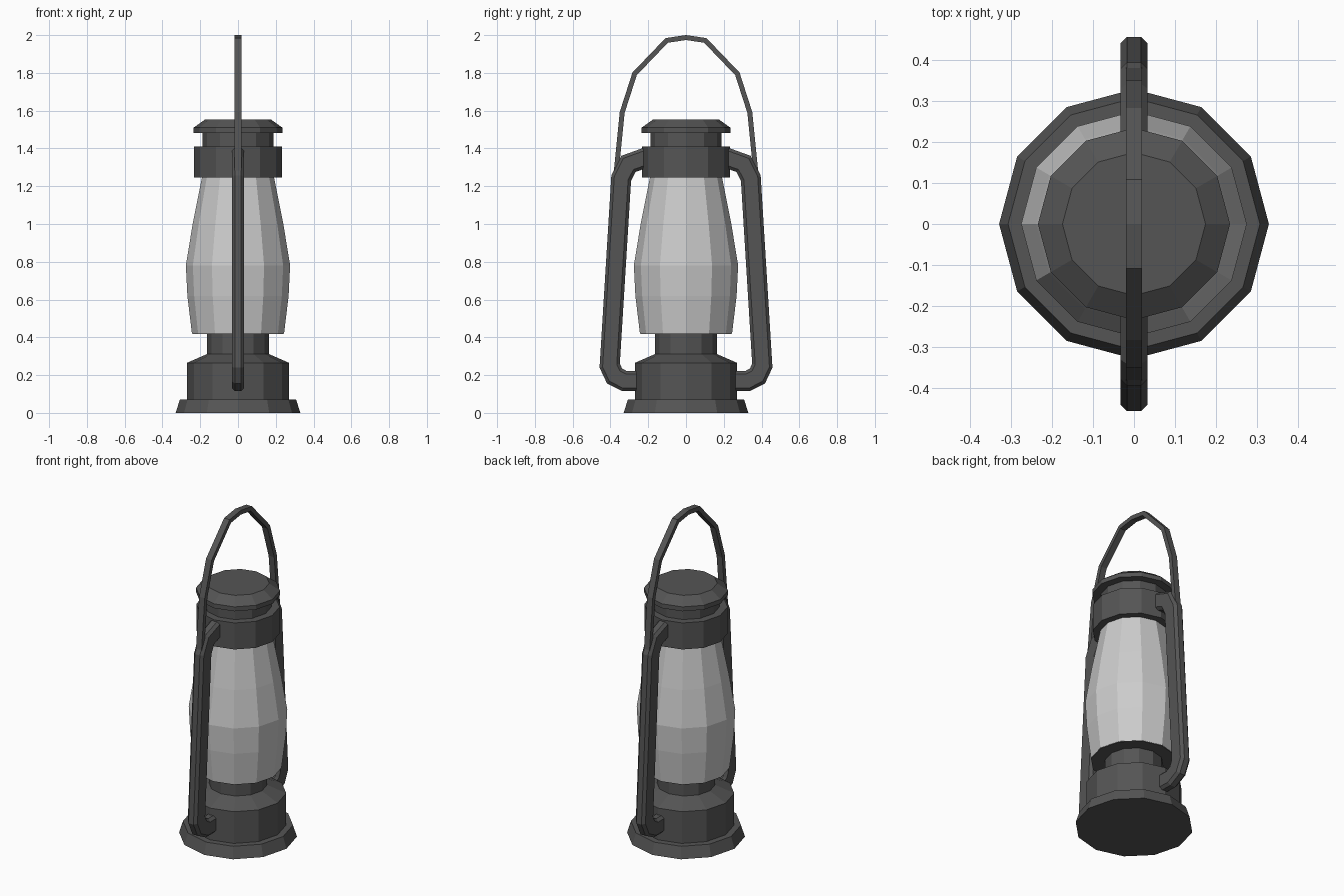
import bpy, bmesh
from math import cos, sin, pi
from mathutils import Vector

if "Cube" in bpy.data.objects:
    bpy.data.objects.remove(bpy.data.objects["Cube"])

SIDES = 12


def material(name, value):
    mat = bpy.data.materials.new(name)
    mat.diffuse_color = (value, value, value, 1)
    mat.use_nodes = True
    mat.node_tree.nodes["Principled BSDF"].inputs["Base Color"].default_value = mat.diffuse_color
    return mat


METAL = material("dark_metal", 0.09)
GLASS = material("pale_glass", 0.6)


def finish(bm, name, mat):
    bmesh.ops.recalc_face_normals(bm, faces=bm.faces)
    mesh = bpy.data.meshes.new(name)
    bm.to_mesh(mesh)
    bm.free()
    mesh.materials.append(mat)
    obj = bpy.data.objects.new(name, mesh)
    bpy.context.collection.objects.link(obj)
    return obj


def skin(bm, rings):
    """Bridge equal rings of vertices and cap both ends."""
    n = len(rings[0])
    for a, b in zip(rings, rings[1:]):
        for i in range(n):
            j = (i + 1) % n
            bm.faces.new((a[i], a[j], b[j], b[i]))
    bm.faces.new(rings[0])
    bm.faces.new(rings[-1])


def lathe(name, profile, mat=METAL):
    """Revolve (radius, z) points about the z axis."""
    bm = bmesh.new()
    rings = [[bm.verts.new((r * cos(2 * pi * i / SIDES), r * sin(2 * pi * i / SIDES), z))
              for i in range(SIDES)] for r, z in profile]
    skin(bm, rings)
    return finish(bm, name, mat)


def sweep(name, path, section):
    """Sweep an (x, outward) section along a (y, z) path with mitred corners."""
    bm = bmesh.new()
    pts = [Vector(p) for p in path]
    dirs = [(b - a).normalized() for a, b in zip(pts, pts[1:])]
    rings = []
    for i, p in enumerate(pts):
        d0, d1 = dirs[max(i - 1, 0)], dirs[min(i, len(dirs) - 1)]
        t = (d0 + d1).normalized()
        normal = Vector((t.y, -t.x)) / t.dot(d0)
        rings.append([bm.verts.new((u, p.x + normal.x * v, p.y + normal.y * v))
                      for u, v in section])
    skin(bm, rings)
    return finish(bm, name, METAL)


# Base: flared foot, fuel tank and burner neck
lathe("foot", [(0.33, 0), (0.308, 0.07)])
lathe("fuel_tank", [(0.27, 0.07), (0.27, 0.265), (0.163, 0.312)])
lathe("burner_neck", [(0.163, 0.312), (0.163, 0.42)])
lathe("burner_plate", [(0.163, 0.418), (0.242, 0.418), (0.242, 0.421)])

# Glass chimney
lathe("glass_chimney", [(0.244, 0.421), (0.268, 0.62), (0.276, 0.78),
                        (0.24, 1.0), (0.19, 1.25)], GLASS)

# Top: collar, vent neck and cap
lathe("collar", [(0.233, 1.247), (0.233, 1.41)])
lathe("vent_neck", [(0.188, 1.41), (0.188, 1.483)])
lathe("cap", [(0.235, 1.483), (0.235, 1.51), (0.175, 1.553)])

# Side tubes: chamfered section, mirrored front to back
w, h, c = 0.033, 0.053, 0.016
octagon = [(w, h - c), (w - c, h), (c - w, h), (-w, h - c),
           (-w, c - h), (c - w, -h), (w - c, -h), (w, c - h)]
tube = sweep("side_tubes", [(0.22, 0.171), (0.325, 0.168), (0.378, 0.195), (0.404, 0.25),
                            (0.343, 1.243), (0.305, 1.318), (0.2, 1.356)], octagon)
mirror = tube.modifiers.new("Mirror", 'MIRROR')
mirror.use_axis = (False, True, False)

# Carrying handle: flat bar arched over the top
half = [(0.372, 1.25), (0.338, 1.59), (0.272, 1.795), (0.102, 1.972)]
arch = half + [(0, 1.987)] + [(-y, z) for y, z in reversed(half)]
bar = [(0.019, 0.013), (-0.019, 0.013), (-0.019, -0.013), (0.019, -0.013)]
sweep("carrying_handle", arch, bar)
